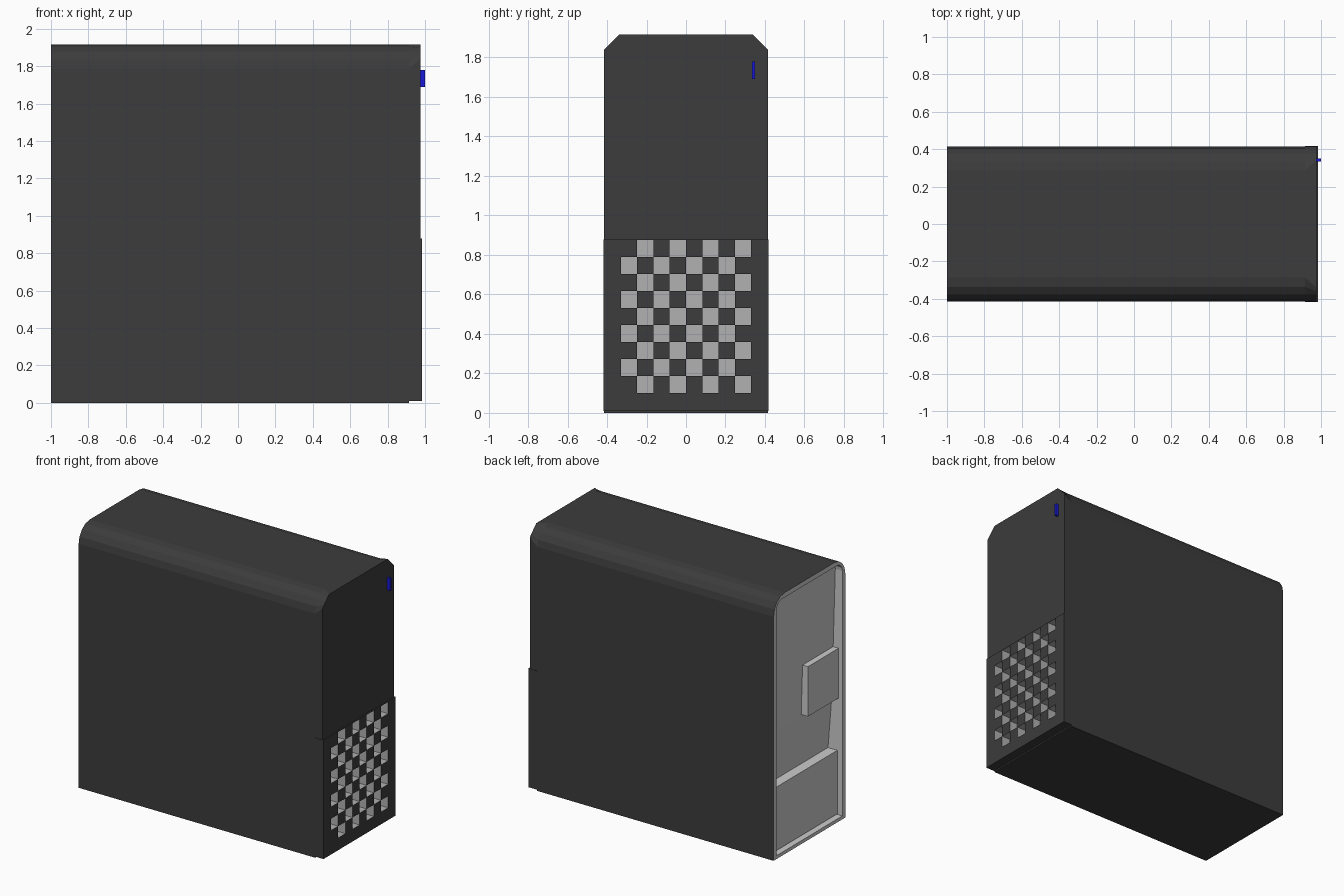
import bpy, bmesh, math

if "Cube" in bpy.data.objects:
    bpy.data.objects.remove(bpy.data.objects["Cube"])

HALF, TOP, SPLIT = 0.415, 1.915, 0.877


def material(name, rgb):
    m = bpy.data.materials.new(name)
    m.diffuse_color = (*rgb, 1)
    m.use_nodes = True
    m.node_tree.nodes["Principled BSDF"].inputs["Base Color"].default_value = m.diffuse_color
    return m


GREY = material("inner_grey", (0.6, 0.6, 0.6))
HOLE = material("hole_grey", (0.44, 0.44, 0.44))
DARK = material("dark_casing", (0.045, 0.045, 0.045))
BLUE = material("blue", (0.01, 0.01, 0.7))


def finish(name, bm, mats):
    bmesh.ops.remove_doubles(bm, verts=bm.verts, dist=1e-5)
    bmesh.ops.recalc_face_normals(bm, faces=bm.faces)
    me = bpy.data.meshes.new(name)
    bm.to_mesh(me)
    bm.free()
    for m in mats:
        me.materials.append(m)
    ob = bpy.data.objects.new(name, me)
    bpy.context.collection.objects.link(ob)
    return ob


def face(bm, verts, mat):
    bm.faces.new(verts).material_index = mat


def profile(h, top, bottom, size, rounded=True, n=4):
    """Upright outline in (y, z) with rounded or chamfered top corners."""
    corner = []
    for i in range(n + 1):
        t = i / n
        if rounded:
            a = t * math.pi / 2
            corner.append((h - size + size * math.cos(a), top - size + size * math.sin(a)))
        else:
            corner.append((h - size * t, top - size * (1 - t)))
    right = [(h, bottom)] + ([(h, SPLIT)] if bottom < SPLIT else []) + corner
    return right + [(-y, z) for y, z in reversed(right)]


def ring(bm, pts, x):
    return [bm.verts.new((x(z) if callable(x) else x, y, z)) for y, z in pts]


def bridge(bm, a, b, mat):
    for i in range(len(a)):
        j = (i + 1) % len(a)
        face(bm, (a[i], a[j], b[j], b[i]), mat)


def box(name, lo, hi, mat):
    bm = bmesh.new()
    bmesh.ops.create_cube(bm, size=1)
    for v in bm.verts:
        v.co = [(l + h) / 2 + c * (h - l) for c, l, h in zip(v.co, lo, hi)]
    return finish(name, bm, [mat])


def panel_x(z):
    """Back panel slope, a little steeper below the split line."""
    return -0.915 - 0.03 * (z - SPLIT) if z >= SPLIT else -0.915 + 0.08 * (SPLIT - z)


# Casing: dark outer shell, grey rim and recessed back panel in two slopes
bm = bmesh.new()
outer = profile(HALF, TOP, 0, 0.128)
inner = profile(HALF - 0.035, TOP - 0.035, 0.025, 0.06)
front = ring(bm, outer, 0.915)
rear = ring(bm, outer, -1)
rim = ring(bm, inner, -1)
panel = ring(bm, inner, panel_x)
face(bm, front, 0)
bridge(bm, front, rear, 0)
bridge(bm, rear, rim, 1)
bridge(bm, rim, panel, 1)
face(bm, panel[1:-1], 1)
face(bm, panel[:2] + panel[-2:], 1)
finish("casing", bm, [DARK, GREY])

# Upper front panel: rounded corners run out into a flat chamfer
bm = bmesh.new()
a = ring(bm, profile(HALF, TOP, SPLIT, 0.128), 0.915)
b = ring(bm, profile(HALF, TOP, SPLIT, 0.075, False), 0.975)
face(bm, a, 0)
bridge(bm, a, b, 0)
face(bm, b, 0)
finish("upper_front_panel", bm, [DARK])

# Front grille: checkerboard of square holes with grey insides
bm = bmesh.new()
COLS, ROWS, XB, XF = 8, 9, 0.915, 0.985
EDGE = HALF + 0.003
ys = [-EDGE] + [-0.33 + 0.66 * i / COLS for i in range(COLS + 1)] + [EDGE]
zs = [0.01] + [0.1 + 0.775 * i / ROWS for i in range(ROWS + 1)] + [SPLIT + 0.002]
for c in range(len(ys) - 1):
    for r in range(len(zs) - 1):
        quad = [(ys[c], zs[r]), (ys[c + 1], zs[r]), (ys[c + 1], zs[r + 1]), (ys[c], zs[r + 1])]
        near = ring(bm, quad, XF)
        if 1 <= c <= COLS and 1 <= r <= ROWS and (c + r) % 2 == 1:
            far = ring(bm, quad, XB + 0.004)
            bridge(bm, near, far, 1)
            face(bm, far, 1)
        else:
            face(bm, near, 0)
# outer sides of the grille, matching the grid along each edge
border = ([(y, zs[0]) for y in ys[:-1]] + [(ys[-1], z) for z in zs[:-1]]
          + [(y, zs[-1]) for y in ys[:0:-1]] + [(ys[0], z) for z in zs[:0:-1]])
near, far = ring(bm, border, XF), ring(bm, border, XB)
bridge(bm, near, far, 0)
face(bm, far, 0)
finish("front_grille", bm, [DARK, HOLE])

# Power light on the front, socket block and lower unit in the back recess
box("power_light", (0.96, 0.333, 1.69), (1.0, 0.35, 1.78), BLUE)
box("rear_socket_block", (-0.97, -0.379, 0.88), (-0.86, -0.026, 1.245), GREY)
box("rear_lower_unit", (-0.96, -0.379, 0.03), (-0.84, 0.379, 0.495), GREY)
